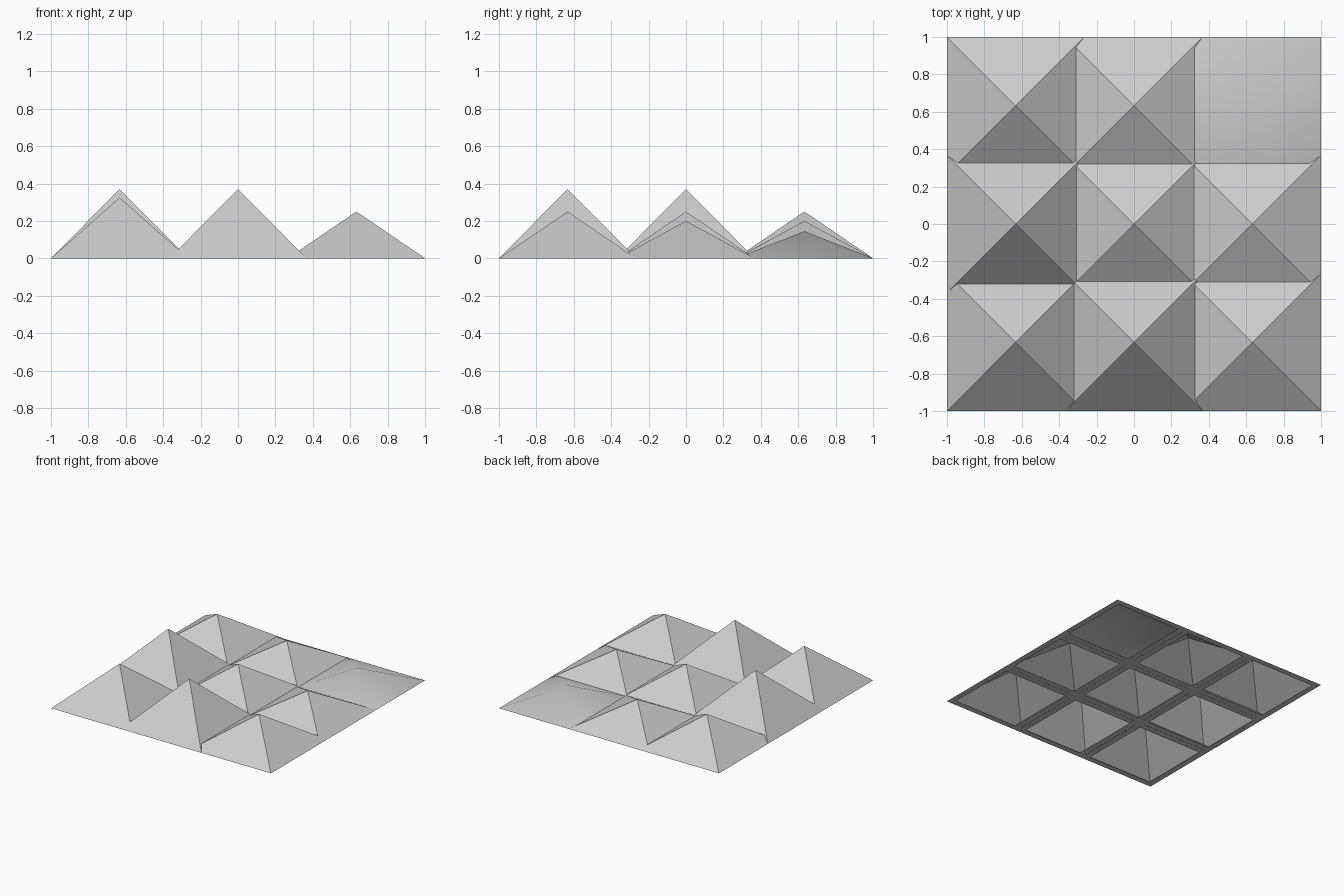
import bpy
import bmesh
import math

cube = bpy.data.objects.get("Cube")
if cube:
    bpy.data.objects.remove(cube, do_unlink=True)

HALF = 0.367      # half the base width of one pyramid
RIM = 0.05        # width of the flat rim under each pyramid
PITCH = 0.633     # spacing between peaks

grey = bpy.data.materials.new("light_grey")
grey.use_nodes = True
colour = (0.6, 0.6, 0.6, 1)
grey.diffuse_color = colour
grey.node_tree.nodes["Principled BSDF"].inputs["Base Color"].default_value = colour


def square(bm, half):
    """Four corners at ground level, counter-clockwise."""
    corners = [(-1, -1), (1, -1), (1, 1), (-1, 1)]
    return [bm.verts.new((half * x, half * y, 0)) for x, y in corners]


def pyramid(name, x, y, height):
    """Hollow pyramid shell with a flat rim turned in underneath."""
    bm = bmesh.new()
    outer = square(bm, HALF)
    inner = square(bm, HALF - RIM)
    peak = bm.verts.new((0, 0, height))
    for i in range(4):
        j = (i + 1) % 4
        bm.faces.new((outer[i], outer[j], peak))
        bm.faces.new((outer[j], outer[i], inner[i], inner[j]))
    mesh = bpy.data.meshes.new(name)
    bm.to_mesh(mesh)
    bm.free()
    mesh.materials.append(grey)
    obj = bpy.data.objects.new(name, mesh)
    obj.location = (x, y, 0)
    bpy.context.collection.objects.link(obj)
    return obj


# Peak heights by row, each from right (-x) to left (+x)
rows = {
    "front": (0.325, 0.37, 0.25),
    "middle": (0.37, 0.25, 0.20),
    "back": (0.25, 0.20, 0.145),
}

bpy.ops.object.select_all(action="DESELECT")
for r, (row, heights) in enumerate(rows.items()):
    for c, (side, height) in enumerate(zip(("right", "centre", "left"), heights)):
        obj = pyramid(f"{row}_{side}_pyramid", (c - 1) * PITCH, (r - 1) * PITCH, height)
        obj.select_set(True)
        bpy.context.view_layer.objects.active = obj

# Only the shallowest peak is soft enough to blend
bpy.ops.object.shade_smooth_by_angle(angle=math.radians(31))
